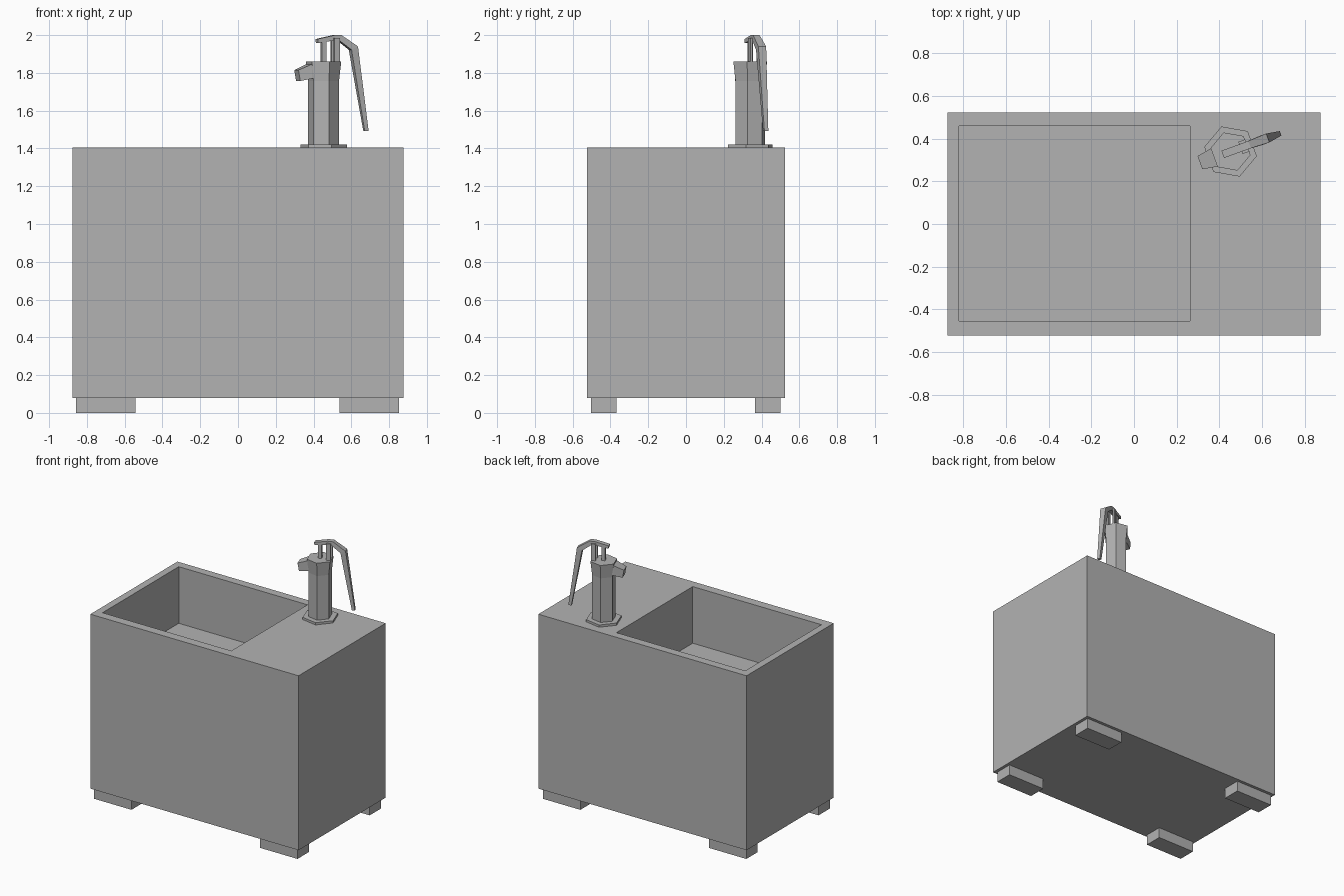
import bpy, bmesh, math

cube = bpy.data.objects.get("Cube")
if cube:
    bpy.data.objects.remove(cube, do_unlink=True)

grey = bpy.data.materials.new("plain_grey")
grey.use_nodes = True
grey.diffuse_color = (0.448, 0.448, 0.448, 1)
grey.node_tree.nodes["Principled BSDF"].inputs["Base Color"].default_value = grey.diffuse_color

TOP = 1.405
PUMP_AT = (0.453, 0.34, 0)
PUMP_TURN = math.radians(20)


def loft(name, rings, on_pump=False):
    """Skin a stack of matching point rings and cap both ends."""
    bm = bmesh.new()
    loops = [[bm.verts.new(p) for p in ring] for ring in rings]
    for a, b in zip(loops, loops[1:]):
        for i in range(len(a)):
            j = (i + 1) % len(a)
            bm.faces.new((a[i], a[j], b[j], b[i]))
    bm.faces.new(loops[0])
    bm.faces.new(loops[-1])
    bmesh.ops.recalc_face_normals(bm, faces=bm.faces)
    mesh = bpy.data.meshes.new(name)
    bm.to_mesh(mesh)
    bm.free()
    mesh.materials.append(grey)
    obj = bpy.data.objects.new(name, mesh)
    bpy.context.collection.objects.link(obj)
    if on_pump:
        obj.location = PUMP_AT
        obj.rotation_euler.z = PUMP_TURN
    return obj


def rect(x0, x1, y0, y1, z):
    return [(x0, y0, z), (x1, y0, z), (x1, y1, z), (x0, y1, z)]


def box(name, x0, x1, y0, y1, z0, z1, on_pump=False):
    return loft(name, [rect(x0, x1, y0, y1, z) for z in (z0, z1)], on_pump)


def hexagon(r, z):
    angles = [math.radians(30 + 60 * i) for i in range(6)]
    return [(r * math.cos(a), r * math.sin(a), z) for a in angles]


def section(upper, lower, half):
    """Cross-section of a bar between an upper and a lower profile point."""
    (u0, z0), (u1, z1) = upper, lower
    return [(u0, -half, z0), (u0, half, z0), (u1, half, z1), (u1, -half, z1)]


# Cabinet with a sunken basin
outer = (-0.875, 0.875, -0.523, 0.523)
inner = (-0.82, 0.262, -0.455, 0.46)
loft("cabinet_with_basin", [rect(*outer, 0.08), rect(*outer, TOP),
                            rect(*inner, TOP), rect(*inner, 0.975)])

# Four block feet
for side, x in (("right", -0.7), ("left", 0.695)):
    for end, y in (("front", -0.435), ("back", 0.432)):
        box(f"{end}_{side}_foot", x - 0.157, x + 0.157, y - 0.068, y + 0.068, 0, 0.08)

# Hexagonal pump base, column and flared head
loft("pump_base", [hexagon(0.125, TOP), hexagon(0.125, 1.422)], True)
loft("pump_column", [hexagon(0.083, 1.42), hexagon(0.083, 1.757),
                     hexagon(0.095, 1.86)], True)

# Spout tapering out of the head
loft("pump_spout", [section((-0.07, 1.847), (-0.07, 1.772), 0.045),
                    section((-0.084, 1.845), (-0.08, 1.77), 0.045),
                    section((-0.153, 1.815), (-0.143, 1.757), 0.033)], True)

# Piston rod and the two bracket plates that carry the handle
box("piston_rod", -0.012, 0.012, -0.012, 0.012, 1.86, 1.972, True)
for label, v in (("right", -0.024), ("left", 0.024)):
    box(f"{label}_bracket", 0.05, 0.083, v - 0.006, v + 0.006, 1.86, 1.985, True)

# Bent lever handle, narrowing towards the grip end
loft("pump_handle", [section((-0.039, 1.979), (-0.037, 1.958), 0.018),
                     section((0.058, 2.0), (0.058, 1.972), 0.018),
                     section((0.095, 2.0), (0.085, 1.97), 0.018),
                     section((0.186, 1.94), (0.15, 1.922), 0.022),
                     section((0.25, 1.492), (0.228, 1.492), 0.011)], True)
